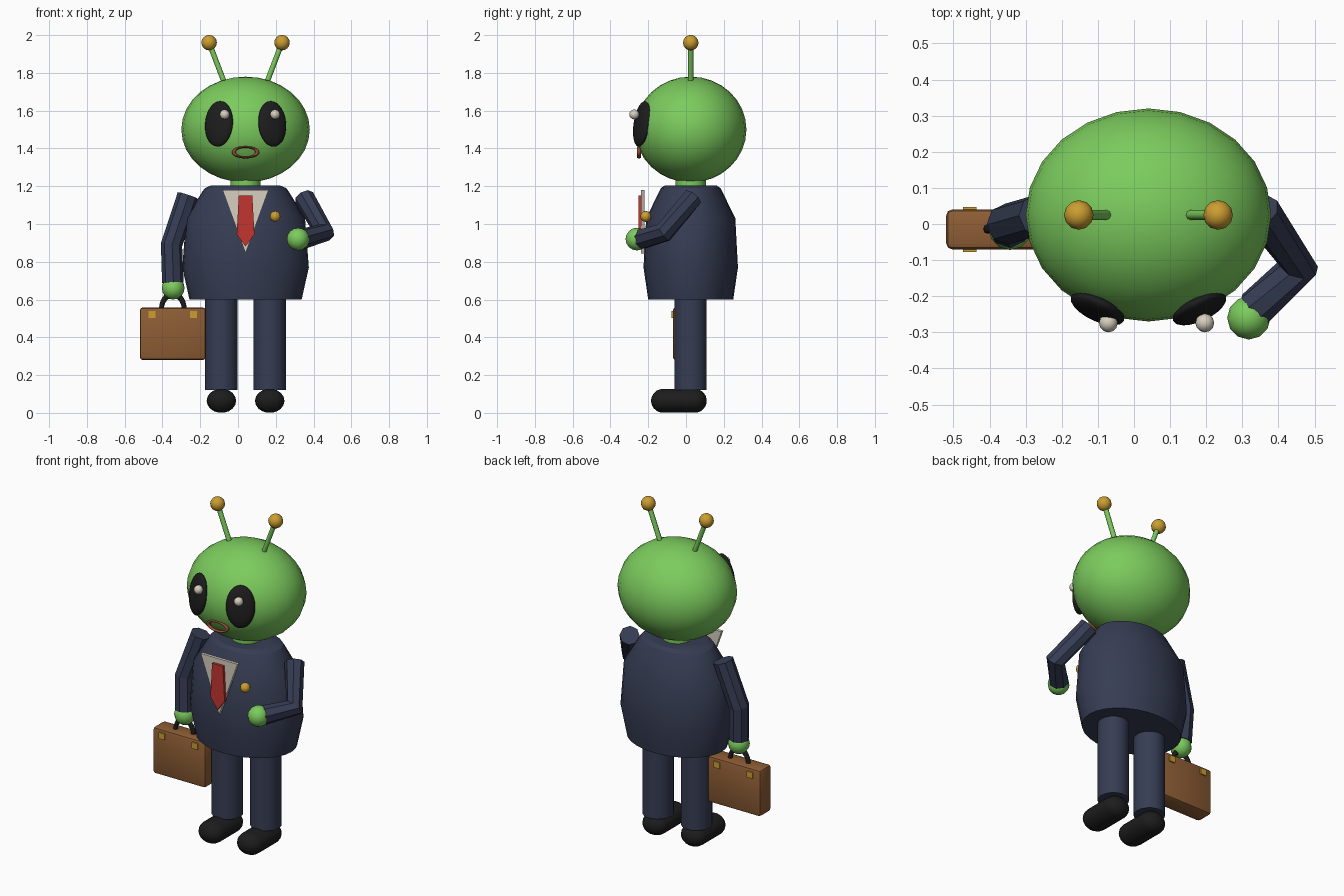
import bpy, bmesh, math
from mathutils import Vector, Matrix

if "Cube" in bpy.data.objects:
    bpy.data.objects.remove(bpy.data.objects["Cube"])

CX, CY = 0.04, 0.025   # body axis


def mat(name, r, g, b):
    m = bpy.data.materials.new(name)
    m.diffuse_color = (r, g, b, 1)
    m.use_nodes = True
    m.node_tree.nodes["Principled BSDF"].inputs["Base Color"].default_value = m.diffuse_color
    return m


GREEN = mat("skin green", 0.20, 0.60, 0.11)
NAVY = mat("suit navy", 0.037, 0.046, 0.088)
BLACK = mat("black", 0.012, 0.012, 0.012)
BROWN = mat("leather brown", 0.27, 0.11, 0.035)
GOLD = mat("gold", 0.60, 0.34, 0.03)
RED = mat("tie red", 0.55, 0.035, 0.03)
CREAM = mat("shirt cream", 0.68, 0.62, 0.52)
LIP = mat("lip red brown", 0.27, 0.07, 0.035)


def add(name, bm, material, smooth=None):
    bmesh.ops.recalc_face_normals(bm, faces=bm.faces)
    me = bpy.data.meshes.new(name)
    bm.to_mesh(me)
    bm.free()
    ob = bpy.data.objects.new(name, me)
    bpy.context.collection.objects.link(ob)
    me.materials.append(material)
    if smooth:
        bpy.ops.object.select_all(action='DESELECT')
        bpy.context.view_layer.objects.active = ob
        ob.select_set(True)
        bpy.ops.object.shade_smooth_by_angle(angle=math.radians(smooth))
    return ob


def ball(name, loc, radii, material, u=12, v=8, rot=(0, 0, 0)):
    bm = bmesh.new()
    bmesh.ops.create_uvsphere(bm, u_segments=u, v_segments=v, radius=1)
    bmesh.ops.scale(bm, vec=radii, verts=bm.verts)
    ob = add(name, bm, material, 60)
    ob.location, ob.rotation_euler = loc, rot
    return ob


def loft(name, rings, material, sides, smooth=35):
    """Rings are lists (centre, axis u, axis v), joined and capped."""
    bm = bmesh.new()
    loops = []
    for c, u, v in rings:
        loops.append([bm.verts.new(Vector(c) + Vector(u) * math.cos(a) + Vector(v) * math.sin(a))
                      for a in (2 * math.pi * i / sides for i in range(sides))])
    for a, b in zip(loops, loops[1:]):
        for i in range(sides):
            j = (i + 1) % sides
            bm.faces.new((a[i], a[j], b[j], b[i]))
    bm.faces.new(loops[0])
    bm.faces.new(loops[-1])
    return add(name, bm, material, smooth)


def tube(name, points, r, material, sides=8, smooth=None):
    """Tube along a path, mitred at the bends."""
    pts = [Vector(p) for p in points]
    rings = []
    d0 = (pts[1] - pts[0]).normalized()
    u = d0.cross(Vector((0, 1, 0.1))).normalized()
    for i, p in enumerate(pts):
        a = (p - pts[max(i - 1, 0)]).normalized()
        b = (pts[min(i + 1, len(pts) - 1)] - p).normalized()
        t = (a + b).normalized()
        u = (u - t * u.dot(t)).normalized()
        rings.append((p, u * r, t.cross(u) * r))
    return loft(name, rings, material, sides, smooth)


def plate(name, outline, y0, y1, material):
    """Flat panel drawn in x/z, thickened along y."""
    bm = bmesh.new()
    f = bm.faces.new([bm.verts.new((x, y0, z)) for x, z in outline])
    out = bmesh.ops.extrude_face_region(bm, geom=[f])
    vs = [g for g in out['geom'] if isinstance(g, bmesh.types.BMVert)]
    bmesh.ops.translate(bm, vec=(0, y1 - y0, 0), verts=vs)
    return add(name, bm, material)


def box(name, lo, hi, material, bevel=0.0):
    lo, hi = Vector(lo), Vector(hi)
    bm = bmesh.new()
    bmesh.ops.create_cube(bm, size=1)
    bmesh.ops.scale(bm, vec=hi - lo, verts=bm.verts)
    bmesh.ops.translate(bm, vec=(lo + hi) / 2, verts=bm.verts)
    if bevel:
        bmesh.ops.bevel(bm, geom=bm.edges[:], offset=bevel, segments=2,
                        profile=0.5, affect='EDGES')
    return add(name, bm, material, 35 if bevel else None)


def torus(name, R, r, loc, scale_z, material, start=0.0, end=2 * math.pi, n=24):
    """Ring standing in the x/z plane; a part ring is left as an arch."""
    closed = end - start > 6.28
    bm = bmesh.new()
    rings = []
    for i in range(n if closed else n + 1):
        a = start + (end - start) * i / n
        rings.append([bm.verts.new(((R + r * math.cos(b)) * math.cos(a), r * math.sin(b),
                                    (R + r * math.cos(b)) * math.sin(a) * scale_z))
                      for b in (math.pi * k / 4 for k in range(8))])
    for i in range(n):
        p, q = rings[i], rings[(i + 1) % len(rings)]
        for k in range(8):
            bm.faces.new((p[k], p[(k + 1) % 8], q[(k + 1) % 8], q[k]))
    ob = add(name, bm, material, 60)
    ob.location = loc
    return ob


# head and neck
ball("head", (CX, CY, 1.50), (0.34, 0.295, 0.28), GREEN, 24, 16)
tube("neck", [(CX, CY, 1.15), (CX, CY, 1.27)], 0.08, GREEN, 16, 35)

# jacket body, from hem to collar
profile = [(0.60, 0.297, 0.225), (0.77, 0.335, 0.25), (1.03, 0.315, 0.236),
           (1.17, 0.23, 0.168), (1.19, 0.215, 0.158), (1.205, 0.18, 0.135)]
loft("jacket", [((CX, CY, z), (w, 0, 0), (0, d, 0)) for z, w, d in profile], NAVY, 28, 30)

# paired parts: antennae, eyes, legs, shoes
for s, side in ((-1, "left"), (1, "right")):
    tip = (CX + s * 0.193, CY, 1.96)
    tube(side + "_antenna", [(CX + s * 0.113, CY, 1.75), tip], 0.014, GREEN, 8, 50)
    ball(side + "_antenna_ball", tip, (0.041,) * 3, GOLD)
    ball(side + "_eye", (CX + s * 0.141, -0.234, 1.53), (0.081, 0.03, 0.122), BLACK, 20, 14,
         (math.radians(-9), 0, math.radians(25 * s)))
    ball(side + "_eye_glint", (CX + s * 0.141 + 0.01 * (3 if s < 0 else 1.5), -0.274, 1.58),
         (0.026,) * 3, CREAM)
    lx = CX + s * 0.128
    tube(side + "_leg", [(lx, CY, 0.12), (lx, CY, 0.66)], 0.086, NAVY, 18, 35)
    # shoe is a capsule along y
    rings = []
    for end, y0 in ((-1, -0.122), (1, 0.047)):
        for k in range(6):
            a = math.radians(5 + 17 * k) if end < 0 else math.radians(90 - 17 * k)
            c = min(1, math.sin(a))
            rings.append(((lx, y0 + end * 0.063 * math.cos(a), 0.064),
                          (0.078 * c, 0, 0), (0, 0, 0.064 * c)))
    loft(side + "_shoe", rings, BLACK, 18, 60)

# mouth
torus("mouth", 0.062, 0.011, (CX, -0.249, 1.38), 0.45, LIP)

# shirt front, tie, lapel badge
plate("shirt", [(CX - 0.122, 1.18), (CX + 0.122, 1.18), (CX, 0.845)], -0.237, -0.219, CREAM)
plate("tie", [(CX - 0.036, 1.15), (CX + 0.036, 1.15), (CX + 0.047, 0.945),
              (CX, 0.88), (CX - 0.047, 0.945)], -0.252, -0.235, RED)
ball("lapel_badge", (0.197, -0.213, 1.04), (0.029,) * 3, GOLD, 10, 6)

# arms and hands
tube("hanging_arm", [(-0.265, CY, 1.15), (-0.352, 0.0, 0.89), (-0.345, -0.01, 0.69)],
     0.057, NAVY)
ball("hanging_hand", (-0.343, -0.012, 0.66), (0.06,) * 3, GREEN)
tube("bent_arm", [(0.35, 0.035, 1.14), (0.457, -0.118, 0.955), (0.335, -0.235, 0.92)],
     0.055, NAVY)
ball("bent_hand", (0.318, -0.26, 0.92), (0.06,) * 3, GREEN)

# briefcase with clasps front and back
box("briefcase", (-0.52, -0.07, 0.28), (-0.17, 0.04, 0.558), BROWN, 0.016)
for x in (-0.455, -0.235):
    box("clasp", (x - 0.019, -0.077, 0.503), (x + 0.019, 0.047, 0.54), GOLD)
torus("briefcase_handle", 0.06, 0.013, (-0.345, -0.014, 0.55), 1.3, BLACK, 0, math.pi, 14)
